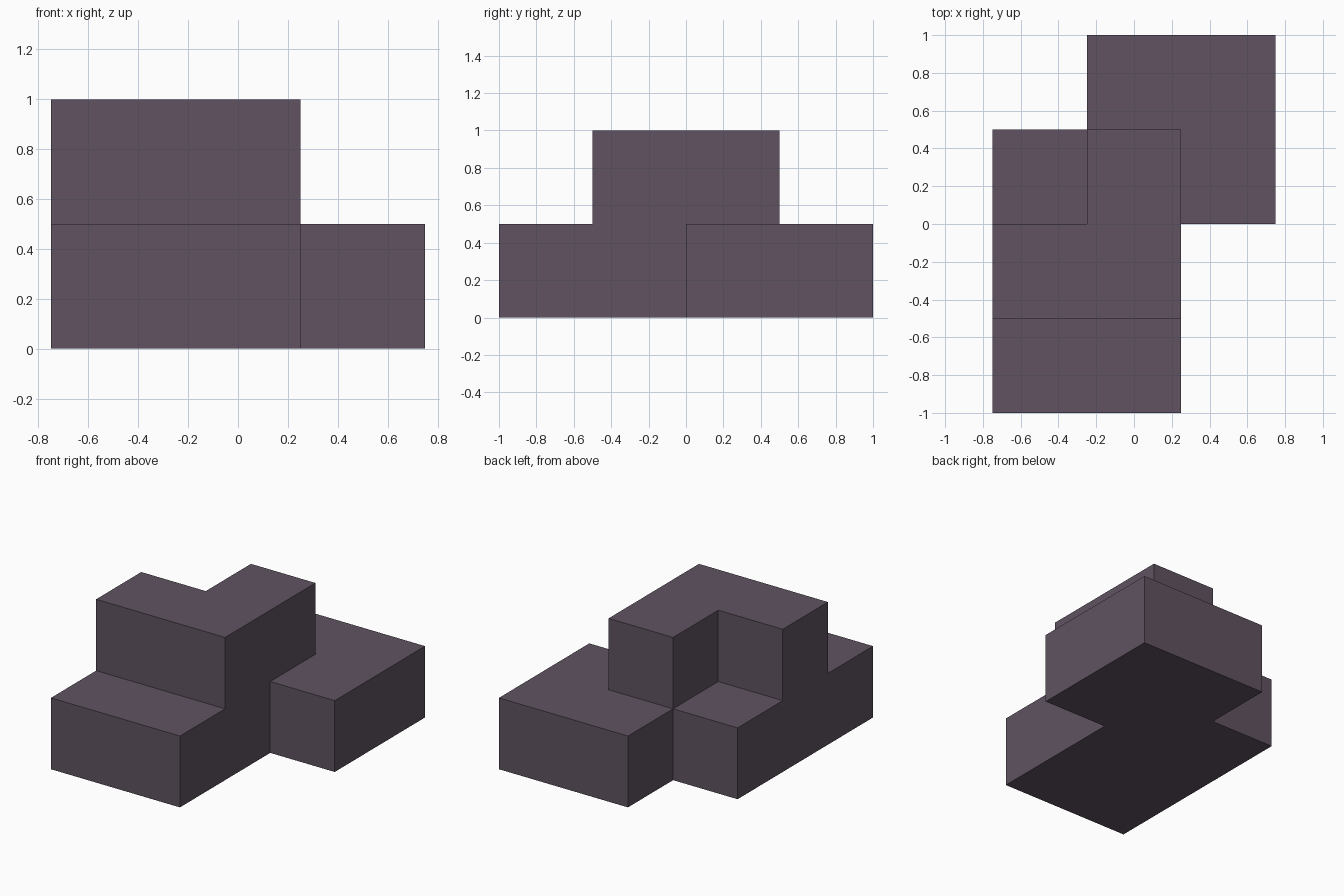
import bpy, bmesh, math
from mathutils import Vector

if "Cube" in bpy.data.objects:
    bpy.data.objects.remove(bpy.data.objects["Cube"])

S = 0.5  # side of one grid cell

# Filled cells (column, row, layer); column 0 is left, row 0 is front
cells = {(i, j, 0) for i in (0, 1) for j in (0, 1, 2)}    # lower front slab
cells |= {(i, j, 0) for i in (1, 2) for j in (2, 3)}      # lower back slab
cells |= {(0, 1, 1), (1, 1, 1), (1, 2, 1)}                # upper L-shaped step

mat = bpy.data.materials.new("dark mauve")
mat.diffuse_color = (0.115, 0.086, 0.12, 1)
mat.use_nodes = True
mat.node_tree.nodes["Principled BSDF"].inputs["Base Color"].default_value = mat.diffuse_color

bm = bmesh.new()


def add_face(cell, axis, side):
    """Square on one exposed side of a cell, wound to face outwards."""
    u, v = (axis + 1) % 3, (axis + 2) % 3
    corners = [(0, 0), (1, 0), (1, 1), (0, 1)]
    verts = []
    for a, b in corners if side else reversed(corners):
        p = list(cell)
        p[axis] += side
        p[u] += a
        p[v] += b
        verts.append(bm.verts.new((p[0] * S - 0.75, p[1] * S - 1, p[2] * S)))
    bm.faces.new(verts)


# Outer skin only, so the solid has no inner walls
for cell in sorted(cells):
    for axis in range(3):
        for side in (0, 1):
            near = list(cell)
            near[axis] += 2 * side - 1
            if tuple(near) not in cells:
                add_face(cell, axis, side)

# Weld and merge coplanar squares into clean flat faces
bmesh.ops.remove_doubles(bm, verts=bm.verts, dist=0.001)
bmesh.ops.dissolve_limit(bm, angle_limit=math.radians(1),
                         verts=bm.verts, edges=bm.edges)

mesh = bpy.data.meshes.new("stepped_block")
bm.to_mesh(mesh)
bm.free()
mesh.materials.append(mat)
obj = bpy.data.objects.new("stepped_block", mesh)
bpy.context.collection.objects.link(obj)
